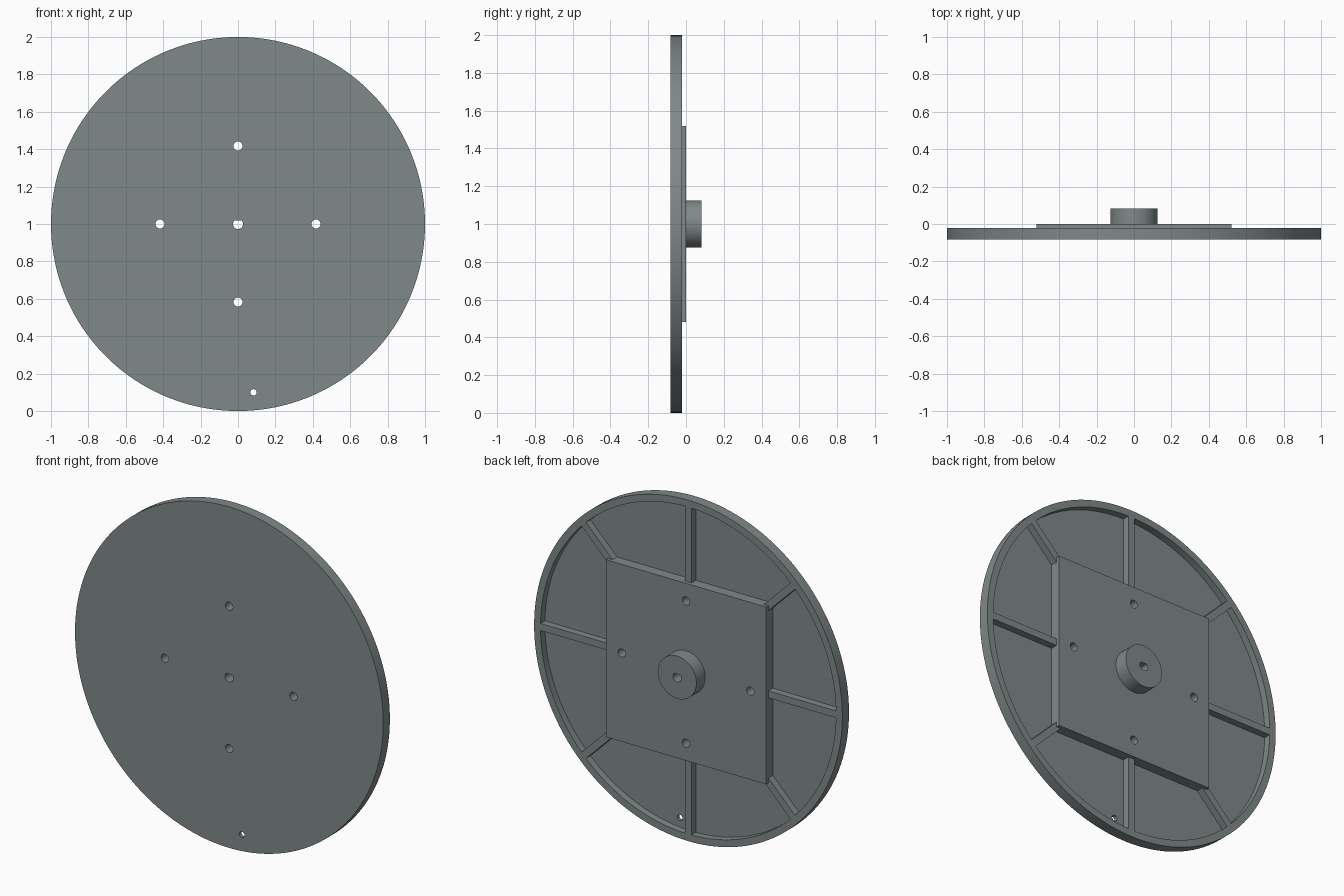
import bpy, bmesh, math
from mathutils import Matrix

if "Cube" in bpy.data.objects:
    bpy.data.objects.remove(bpy.data.objects["Cube"])

T = 0.0206                      # base wall thickness
FRONT, FLOOR, RIM, PLATE, HUB = -4 * T, -3 * T, -T, 0.0, 4 * T
R, R_IN = 1.0, 1.0 - 2 * T

grey = bpy.data.materials.new("slate grey")
grey.diffuse_color = (0.215, 0.25, 0.25, 1)
grey.use_nodes = True
grey.node_tree.nodes["Principled BSDF"].inputs["Base Color"].default_value = grey.diffuse_color


def finish(name, bm):
    bmesh.ops.recalc_face_normals(bm, faces=bm.faces[:])
    me = bpy.data.meshes.new(name)
    bm.to_mesh(me)
    bm.free()
    me.materials.append(grey)
    ob = bpy.data.objects.new(name, me)
    bpy.context.collection.objects.link(ob)
    return ob


def prism(bm, pts, y0, y1):
    """Extrude an x/z outline from y0 to y1."""
    face = bm.faces.new([bm.verts.new((x, y0, z)) for x, z in pts])
    ext = bmesh.ops.extrude_face_region(bm, geom=[face])
    for v in ext["geom"]:
        if isinstance(v, bmesh.types.BMVert):
            v.co.y = y1


def circle(r, n, cx=0.0, cz=1.0, flat=None):
    pts = []
    for i in range(n):
        a = 2 * math.pi * (i + 0.5) / n
        z = r * math.sin(a)
        pts.append((cx + r * math.cos(a), cz + (z if flat is None else min(z, flat))))
    return pts


def rect(x0, x1, z0, z1):
    return [(x0, z0), (x1, z0), (x1, z1), (x0, z1)]


# Dish: front disc with a raised rim, turned from a profile
bm = bmesh.new()
N = 144
profile = [(R, FRONT), (R, RIM), (R_IN, RIM), (R_IN, FLOOR)]
rings = [[bm.verts.new((x, y, z)) for x, z in circle(r, N)] for r, y in profile]
for a, b in zip(rings, rings[1:]):
    for i in range(N):
        j = (i + 1) % N
        bm.faces.new((a[i], a[j], b[j], b[i]))
bm.faces.new(rings[0])
bm.faces.new(rings[-1])
dish = finish("dish", bm)

# Square mounting plate
bm = bmesh.new()
prism(bm, rect(-0.52, 0.52, 0.48, 1.52), FLOOR, PLATE)
plate = finish("mounting_plate", bm)

# Central hub
bm = bmesh.new()
prism(bm, circle(0.125, 64), PLATE, HUB)
hub = finish("hub", bm)

# Eight ribs from the plate to the rim
bm = bmesh.new()
for k in range(8):
    start = 0.51 if k % 2 == 0 else 0.71
    before = set(bm.verts)
    prism(bm, rect(start, R_IN + 0.002, -T, T), FLOOR - 0.002, RIM)
    new = [v for v in bm.verts if v not in before]
    turn = Matrix.Translation((0, 0, 1)) @ Matrix.Rotation(k * math.pi / 4, 4, 'Y')
    bmesh.ops.transform(bm, matrix=turn, verts=new)
finish("ribs", bm)

# Hole cutter: D-shaped shaft hole, four bolt holes, one small rim hole
bm = bmesh.new()
holes = [circle(0.027, 32, flat=0.019), circle(0.017, 24, 0.083, 0.10)]
for dx, dz in ((1, 0), (-1, 0), (0, 1), (0, -1)):
    holes.append(circle(0.024, 32, dx * 0.417, 1 + dz * 0.417))
for h in holes:
    # drop repeated points along the flat of the shaft hole
    top = max(z for _, z in h)
    flat = [p for p in h if abs(p[1] - top) < 1e-6]
    ends = (min(flat), max(flat))
    prism(bm, [p for p in h if p not in flat or p in ends], -0.3, 0.3)
cutter = finish("hole_cutter", bm)
cutter.hide_render = True

# Drill the parts
for ob in (dish, plate, hub):
    mod = ob.modifiers.new("holes", 'BOOLEAN')
    mod.operation = 'DIFFERENCE'
    mod.solver = 'EXACT'
    mod.object = cutter
    bpy.ops.object.select_all(action='DESELECT')
    bpy.context.view_layer.objects.active = ob
    ob.select_set(True)
    bpy.ops.object.modifier_apply(modifier=mod.name)
    bpy.ops.object.shade_smooth_by_angle(angle=math.radians(30))
bpy.data.objects.remove(cutter)
